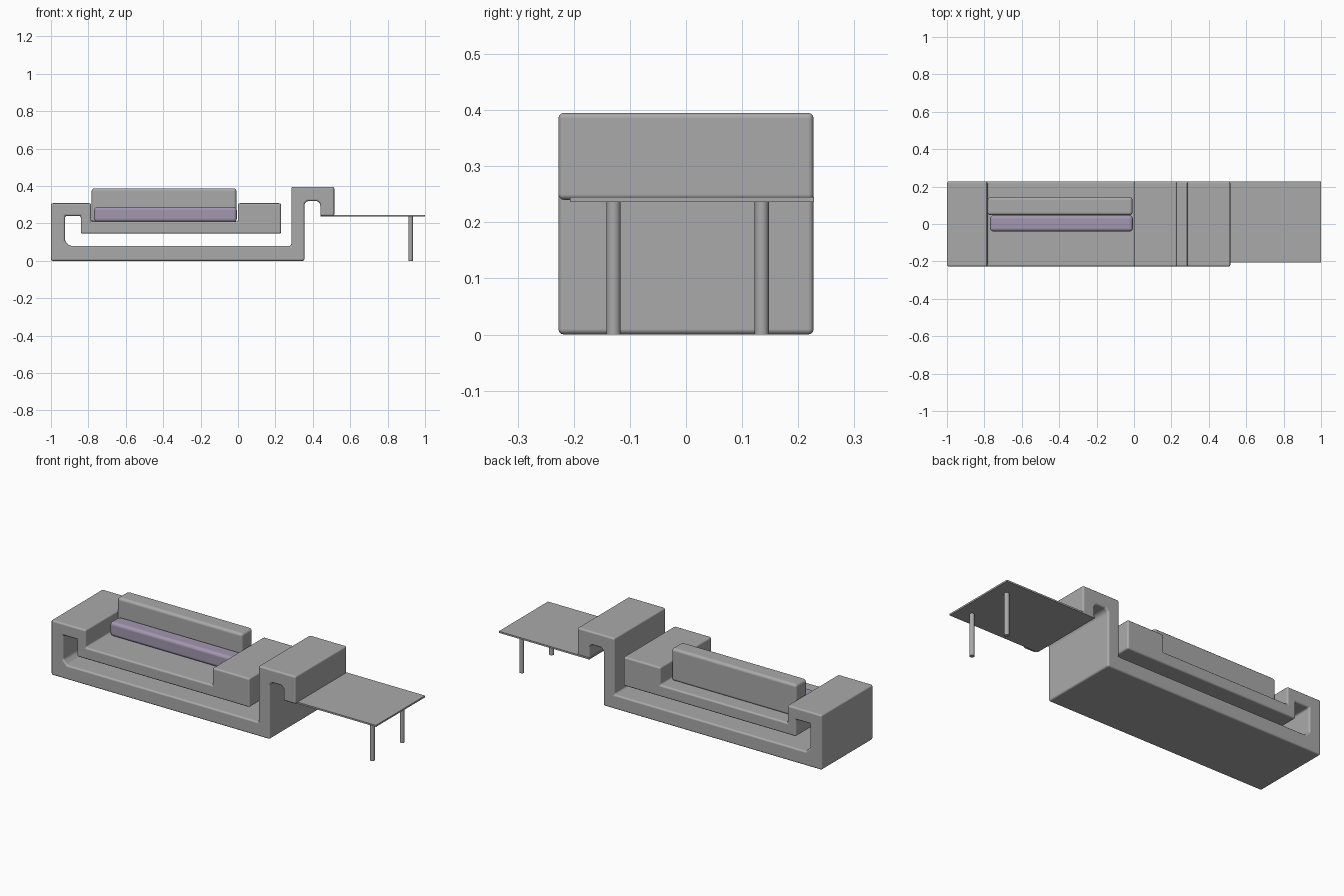
import bpy
import bmesh
import math
from mathutils import Vector

cube = bpy.data.objects.get("Cube")
if cube:
    bpy.data.objects.remove(cube, do_unlink=True)


def material(name, rgb):
    mat = bpy.data.materials.new(name)
    mat.use_nodes = True
    mat.diffuse_color = (*rgb, 1)
    mat.node_tree.nodes["Principled BSDF"].inputs["Base Color"].default_value = (*rgb, 1)
    return mat


grey = material("warm grey", (0.4, 0.4, 0.4))
lilac = material("pale lilac", (0.36, 0.31, 0.43))


def finish(name, bm, mat, bevel=0, segments=3):
    """Turn a bmesh into an object with softened edges."""
    bmesh.ops.recalc_face_normals(bm, faces=bm.faces)
    mesh = bpy.data.meshes.new(name)
    bm.to_mesh(mesh)
    bm.free()
    mesh.materials.append(mat)
    obj = bpy.data.objects.new(name, mesh)
    bpy.context.collection.objects.link(obj)
    if bevel:
        mod = obj.modifiers.new("Soft edges", "BEVEL")
        mod.width = bevel
        mod.segments = segments
        mod.limit_method = "ANGLE"
        mod.angle_limit = math.radians(40)
        mod.harden_normals = True
    bpy.ops.object.select_all(action="DESELECT")
    obj.select_set(True)
    bpy.context.view_layer.objects.active = obj
    bpy.ops.object.shade_smooth_by_angle(angle=math.radians(40))
    return obj


def box(name, low, high, mat, bevel=0, segments=3):
    bm = bmesh.new()
    low, high = Vector(low), Vector(high)
    bmesh.ops.create_cube(bm, size=1)
    bmesh.ops.scale(bm, vec=high - low, verts=bm.verts)
    bmesh.ops.translate(bm, vec=(low + high) / 2, verts=bm.verts)
    return finish(name, bm, mat, bevel, segments)


# Continuous folded ribbon: base, left post, arms, seat and right hook
profile = [
    (-1, 0), (0.355, 0), (0.355, 0.305), (0.37, 0.32), (0.425, 0.32),
    (0.44, 0.305), (0.44, 0.24), (0.515, 0.24), (0.515, 0.395),
    (0.285, 0.395), (0.285, 0.08), (-0.9, 0.08), (-0.925, 0.105),
    (-0.925, 0.24), (-0.84, 0.24), (-0.84, 0.145), (0.23, 0.145),
    (0.23, 0.308), (0, 0.308), (0, 0.21), (-0.785, 0.21),
    (-0.785, 0.308), (-1, 0.308),
]
depth = 0.455
bm = bmesh.new()
face = bm.faces.new([bm.verts.new((x, -depth / 2, z)) for x, z in profile])
side = bmesh.ops.extrude_face_region(bm, geom=[face])
moved = [v for v in side["geom"] if isinstance(v, bmesh.types.BMVert)]
bmesh.ops.translate(bm, vec=(0, depth, 0), verts=moved)
finish("bench_body", bm, grey, 0.01)

# Cushions resting on the seat
box("backrest", (-0.783, 0.047, 0.205), (-0.008, 0.144, 0.388), grey, 0.016)
box("bolster", (-0.77, -0.04, 0.208), (-0.006, 0.046, 0.288), lilac, 0.018)

# Thin side table carried by the hook
box("table_top", (0.44, -0.207, 0.236), (1, 0.228, 0.245), grey)

# Two round table legs
for name, y in (("front_table_leg", -0.129), ("back_table_leg", 0.135)):
    bm = bmesh.new()
    bmesh.ops.create_cone(bm, cap_ends=True, segments=20, radius1=0.0125,
                          radius2=0.0125, depth=0.238)
    bmesh.ops.translate(bm, vec=(0.923, y, 0.119), verts=bm.verts)
    finish(name, bm, grey)
